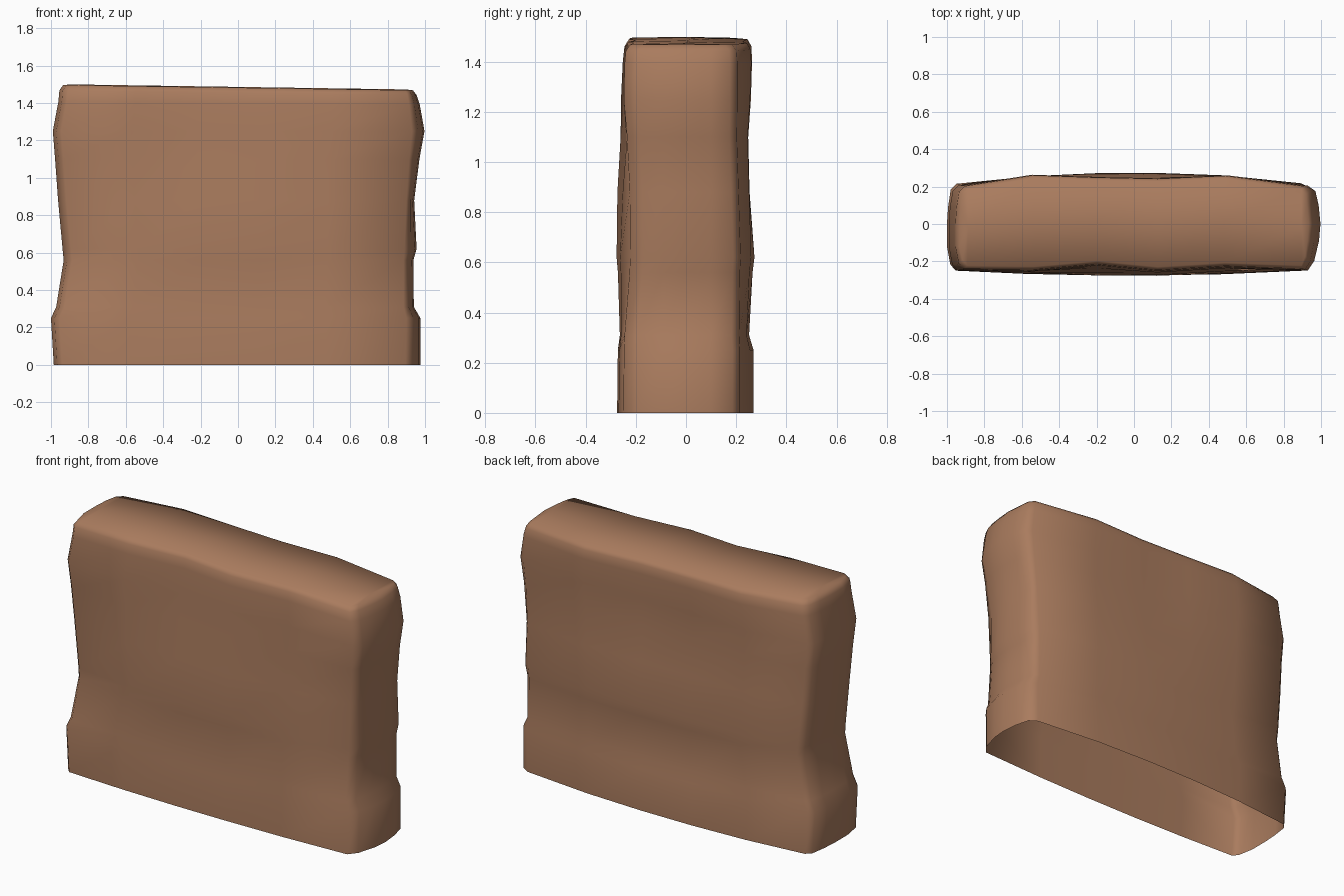
import bpy, bmesh, math

if "Cube" in bpy.data.objects:
    bpy.data.objects.remove(bpy.data.objects["Cube"])

# Height levels: z, left x, right x, front y (middle), back y (middle),
# front y at ends, back y at ends, front-right corner x
LEVELS = [
    (0.00, -0.985, 0.975, -0.275, 0.270, -0.250, 0.215, 0.895),
    (0.25, -1.000, 0.975, -0.272, 0.270, -0.247, 0.215, 0.900),
    (0.31, -0.972, 0.940, -0.264, 0.252, -0.245, 0.212, 0.885),
    (0.56, -0.932, 0.938, -0.272, 0.266, -0.225, 0.215, 0.885),
    (0.62, -0.938, 0.955, -0.277, 0.274, -0.222, 0.218, 0.890),
    (0.88, -0.962, 0.942, -0.268, 0.255, -0.224, 0.210, 0.900),
    (1.10, -0.978, 0.970, -0.250, 0.240, -0.235, 0.203, 0.915),
    (1.25, -0.990, 0.997, -0.245, 0.246, -0.248, 0.205, 0.930),
    (1.40, -0.960, 0.972, -0.238, 0.253, -0.245, 0.205, 0.915),
    (1.455, -0.955, 0.955, -0.232, 0.250, -0.240, 0.202, 0.905),
    (1.482, -0.935, 0.935, -0.215, 0.235, -0.222, 0.185, 0.895),
]
STATIONS = [-1, -0.6, -0.22, 0.14, 0.54, 1]
# In-and-out waves along the long sides, strongest near the top
FRONT_WAVE = [0, -0.010, 0.018, -0.014, 0.010, 0]
BACK_WAVE = [0, 0.026, 0, -0.008, 0.020, 0]


def ring(z, left, right, front, back, front_end, back_end, corner):
    """One horizontal outline: bulging long sides and rounded short ends."""
    up = min(1, max(0, (z - 0.6) / 0.65))

    def side(mid_y, end_y, wave, x0, x1):
        return [(x0 + (x1 - x0) * (t + 1) / 2,
                 end_y + (mid_y - end_y) * (1 - abs(t) ** 2.2) + w * up)
                for t, w in zip(STATIONS, wave)]

    span = right - corner
    pts = side(front, front_end, FRONT_WAVE, left + 0.045, corner)
    pts += [(corner + span * 0.5, front_end + 0.05), (right - 0.008, -0.09),
            (right, 0.0), (right - 0.010, 0.10),
            (corner + span * 0.6, back_end - 0.03)]
    pts += side(back, back_end, BACK_WAVE, left + 0.05, corner)[::-1]
    pts += [(left + 0.02, back_end - 0.03), (left + 0.006, 0.09), (left, 0.0),
            (left, -0.12), (left + 0.018, front_end + 0.03)]
    # the top slopes gently down to the right
    slope = max(0, (z - 1.25) / 0.232)
    return [(x, y, z - slope * 0.015 * x) for x, y in pts]


# Slab: stacked outlines joined by quads, open underneath
bm = bmesh.new()
rings = [[bm.verts.new(p) for p in ring(*lv)] for lv in LEVELS]
n = len(rings[0])
for a, b in zip(rings, rings[1:]):
    for i in range(n):
        j = (i + 1) % n
        bm.faces.new((a[i], a[j], b[j], b[i]))

# Top: front and back strips meeting on a slightly raised middle line
top, k = rings[-1], len(STATIONS)
front, back = top[:k], top[k + 5:2 * k + 5][::-1]
middle = []
for f, b in zip(front, back):
    p = (f.co + b.co) / 2
    middle.append(bm.verts.new((p.x, p.y, p.z + 0.004)))
for i in range(k - 1):
    bm.faces.new((front[i], front[i + 1], middle[i + 1], middle[i]))
    bm.faces.new((middle[i], middle[i + 1], back[i + 1], back[i]))
right_end = [front[-1]] + top[k:k + 5] + [back[-1]]
left_end = [back[0]] + top[2 * k + 5:] + [front[0]]
for end, hub in ((right_end, middle[-1]), (left_end, middle[0])):
    for a, b in zip(end, end[1:]):
        bm.faces.new((a, b, hub))

mesh = bpy.data.meshes.new("wall_slab")
bm.to_mesh(mesh)
bm.free()
slab = bpy.data.objects.new("wall_slab", mesh)
bpy.context.collection.objects.link(slab)

# Material: plain clay brown
clay = bpy.data.materials.new("clay brown")
clay.diffuse_color = (0.40, 0.20, 0.112, 1)
clay.use_nodes = True
clay.node_tree.nodes["Principled BSDF"].inputs["Base Color"].default_value = clay.diffuse_color
mesh.materials.append(clay)

bpy.context.view_layer.objects.active = slab
slab.select_set(True)
bpy.ops.object.shade_smooth_by_angle(angle=math.radians(75))
